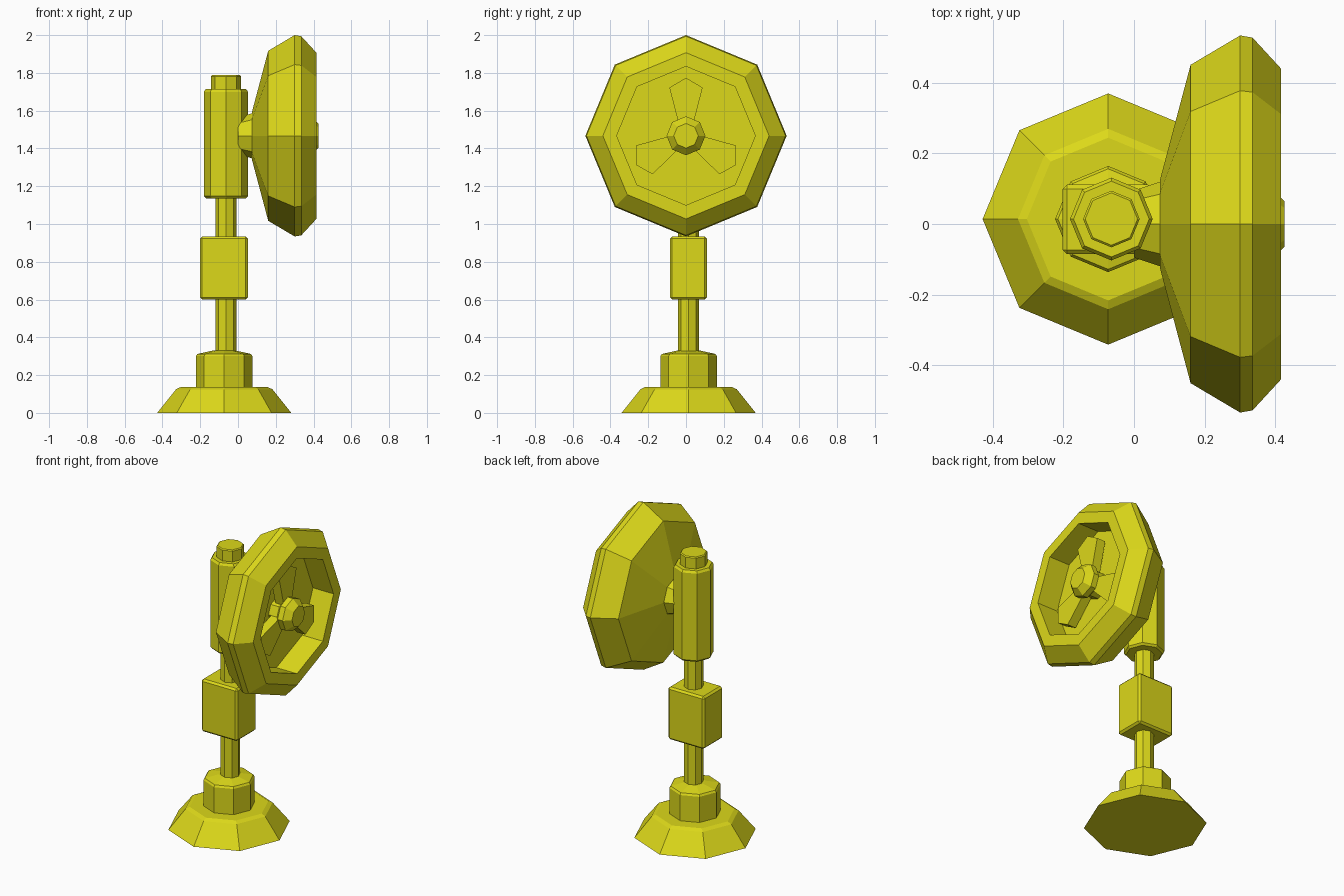
import bpy, bmesh, math
from mathutils import Matrix

if "Cube" in bpy.data.objects:
    bpy.data.objects.remove(bpy.data.objects["Cube"])

paint = bpy.data.materials.new("yellow_paint")
paint.diffuse_color = (0.72, 0.69, 0.01, 1)
paint.use_nodes = True
paint.node_tree.nodes["Principled BSDF"].inputs["Base Color"].default_value = paint.diffuse_color


def finish(name, bm, matrix):
    bmesh.ops.transform(bm, matrix=matrix, verts=bm.verts)
    bmesh.ops.recalc_face_normals(bm, faces=bm.faces)
    mesh = bpy.data.meshes.new(name)
    bm.to_mesh(mesh)
    bm.free()
    mesh.materials.append(paint)
    obj = bpy.data.objects.new(name, mesh)
    bpy.context.collection.objects.link(obj)
    return obj


def lathe(name, profile, matrix, sides=8):
    """Stack rings from (radius, height) pairs and cap both ends."""
    bm = bmesh.new()
    rings = []
    for r, h in profile:
        rings.append([bm.verts.new((r * math.cos(k * math.tau / sides),
                                    r * math.sin(k * math.tau / sides), h))
                      for k in range(sides)])
    for a, b in zip(rings, rings[1:]):
        for k in range(sides):
            n = (k + 1) % sides
            bm.faces.new((a[k], a[n], b[n], b[k]))
    bm.faces.new(rings[0])
    bm.faces.new(rings[-1])
    return finish(name, bm, matrix)


# Vertical stand parts
stand = Matrix.Translation((-0.073, 0.014, 0))
upper = Matrix.Translation((-0.064, 0.014, 0))
lathe("base", [(0.355, 0), (0.255, 0.125), (0.23, 0.137)], stand)
lathe("base_collar", [(0.15, 0.12), (0.15, 0.30), (0.142, 0.312), (0.06, 0.33)], stand)
lathe("pole", [(0.056, 0.28), (0.056, 1.2)], upper)
lathe("motor_housing", [(0.105, 1.135), (0.117, 1.147), (0.117, 1.70), (0.107, 1.714)], upper)
lathe("housing_cap", [(0.08, 1.70), (0.08, 1.782), (0.074, 1.788)], upper)

# Control box on the pole
bm = bmesh.new()
bmesh.ops.create_cube(bm, size=1)
bmesh.ops.scale(bm, vec=(0.254, 0.196, 0.334), verts=bm.verts)
bmesh.ops.bevel(bm, geom=list(bm.edges), offset=0.012, segments=1, affect='EDGES')
finish("control_box", bm, Matrix.Translation((-0.075, 0.013, 0.767)))

# Fan head, turned so its axis runs along +x
head = Matrix.Translation((0, 0, 1.467)) @ Matrix.Rotation(math.pi / 2, 4, 'Y')
lathe("head_neck", [(0.095, 0.0), (0.123, 0.085)], head)
lathe("fan_shell", [(0.123, 0.073), (0.45, 0.16), (0.533, 0.30), (0.527, 0.335),
                    (0.44, 0.415), (0.367, 0.415), (0.367, 0.27)], head)
lathe("hub", [(0.08, 0.26), (0.08, 0.33), (0.103, 0.35), (0.103, 0.385), (0.065, 0.425)], head)

# Three blades; local -x becomes up after the head is turned
outline = [(0.05, -0.035), (0.255, -0.088), (0.307, 0), (0.255, 0.088), (0.05, 0.035)]
for i in range(3):
    bm = bmesh.new()
    face = bm.faces.new([bm.verts.new((x, y, 0.29)) for x, y in outline])
    ext = bmesh.ops.extrude_face_region(bm, geom=[face])
    for v in ext["geom"]:
        if isinstance(v, bmesh.types.BMVert):
            v.co.z = 0.35
    finish(f"blade_{i + 1}", bm, head @ Matrix.Rotation(math.pi + i * math.tau / 3, 4, 'Z'))
